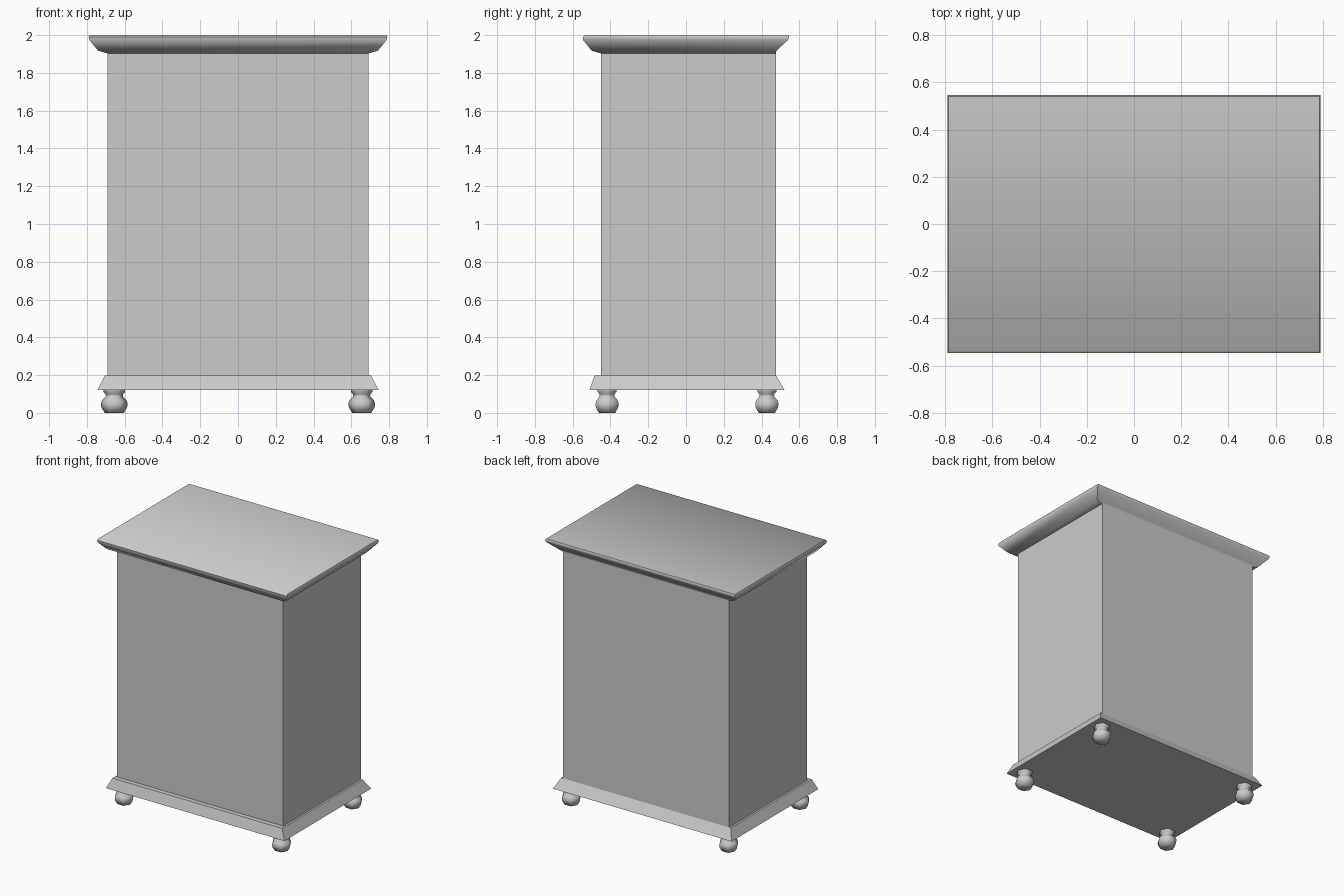
import bpy, bmesh, math

if "Cube" in bpy.data.objects:
    bpy.data.objects.remove(bpy.data.objects["Cube"])


def finish(name, bm, angle):
    bmesh.ops.recalc_face_normals(bm, faces=bm.faces[:])
    me = bpy.data.meshes.new(name)
    bm.to_mesh(me)
    bm.free()
    ob = bpy.data.objects.new(name, me)
    bpy.context.collection.objects.link(ob)
    bpy.context.view_layer.objects.active = ob
    ob.select_set(True)
    bpy.ops.object.shade_smooth_by_angle(angle=math.radians(angle))
    ob.select_set(False)
    return ob


def loft(name, rings, angle):
    """Skin a stack of point rings and cap both ends."""
    bm = bmesh.new()
    loops = [[bm.verts.new(p) for p in ring] for ring in rings]
    n = len(loops[0])
    for a, b in zip(loops, loops[1:]):
        for i in range(n):
            j = (i + 1) % n
            bm.faces.new((a[i], a[j], b[j], b[i]))
    bm.faces.new(loops[0])
    bm.faces.new(loops[-1])
    return finish(name, bm, angle)


def rect(half_x, front, back, z):
    return [(-half_x, front, z), (half_x, front, z), (half_x, back, z), (-half_x, back, z)]


def hexagon(cx, cy, r, z):
    return [(cx + r * math.cos(math.tau * i / 6), cy + r * math.sin(math.tau * i / 6), z)
            for i in range(6)]


# Plain cabinet carcass
loft("body", [rect(0.691, -0.45, 0.476, 0.195), rect(0.691, -0.45, 0.476, 1.903)], 50)

# Sloping plinth, flush with the body at the back of its top edge
loft("base", [rect(0.744, -0.51, 0.521, 0.122), rect(0.706, -0.485, 0.476, 0.197)], 50)

# Flared top moulding
loft("cornice", [
    rect(0.691, -0.45, 0.476, 1.903),
    rect(0.741, -0.50, 0.479, 1.918),
    rect(0.787, -0.545, 0.54, 1.974),
    rect(0.791, -0.547, 0.546, 1.99),
    rect(0.786, -0.537, 0.541, 2.0),
], 50)

# Turned bun feet
foot_profile = [(0.050, 0.0), (0.068, 0.028), (0.071, 0.048), (0.064, 0.068),
                (0.045, 0.086), (0.045, 0.098), (0.058, 0.112), (0.058, 0.124)]
for side, x in (("left", -0.655), ("right", 0.655)):
    for end, y in (("front", -0.418), ("back", 0.428)):
        loft(f"{end}_{side}_foot", [hexagon(x, y, r, z) for r, z in foot_profile], 62)
